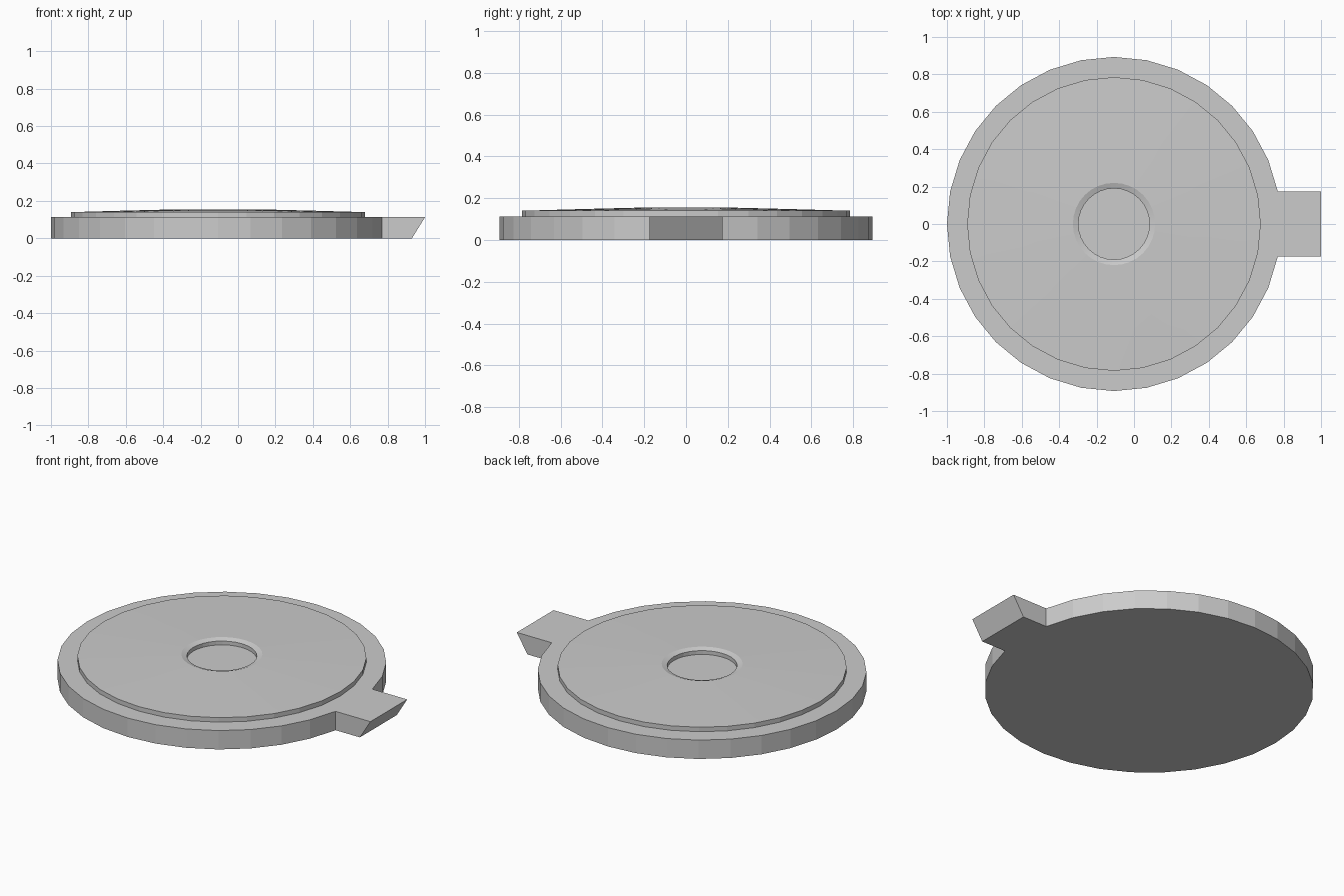
import bpy, bmesh, math

if "Cube" in bpy.data.objects:
    bpy.data.objects.remove(bpy.data.objects["Cube"])

SIDES = 32
CX, R = -0.107, 0.893


def revolve(name, profile, smooth):
    """Turn a (radius, z) profile about the disc axis and cap both ends."""
    bm = bmesh.new()
    rings = []
    for r, z in profile:
        rings.append([bm.verts.new((CX + r * math.cos(2 * math.pi * i / SIDES),
                                    r * math.sin(2 * math.pi * i / SIDES), z))
                      for i in range(SIDES)])
    for a, b in zip(rings, rings[1:]):
        for i in range(SIDES):
            j = (i + 1) % SIDES
            bm.faces.new((a[i], a[j], b[j], b[i]))
    bm.faces.new(rings[0][::-1])
    bm.faces.new(rings[-1])
    # pull-tab: the two wall facets facing +x become an undercut block
    if name == "lid_with_tab":
        lo, hi = rings
        walls = [f for f in bm.faces if len(f.verts) == 4 and
                 (lo[0] in f.verts)]
        bmesh.ops.delete(bm, geom=walls, context='FACES_ONLY')
        y = R * math.sin(2 * math.pi / SIDES)
        p = [bm.verts.new(c) for c in ((0.93, -y, 0), (0.93, y, 0),
                                       (1, y, TOP), (1, -y, TOP))]
        bm.faces.new(p)
        bm.faces.new((lo[-1], p[0], p[3], hi[-1]))
        bm.faces.new((p[1], lo[1], hi[1], p[2]))
        bm.faces.new((lo[1], p[1], p[0], lo[-1], lo[0]))
        bm.faces.new((hi[-1], p[3], p[2], hi[1], hi[0]))
    bmesh.ops.recalc_face_normals(bm, faces=bm.faces)
    mesh = bpy.data.meshes.new(name)
    bm.to_mesh(mesh)
    bm.free()
    obj = bpy.data.objects.new(name, mesh)
    bpy.context.collection.objects.link(obj)
    if smooth:
        bpy.ops.object.select_all(action='DESELECT')
        obj.select_set(True)
        bpy.context.view_layer.objects.active = obj
        bpy.ops.object.shade_smooth_by_angle(angle=math.radians(10))
    return obj


TOP = 0.113

# Thick flat disc with the pull-tab
revolve("lid_with_tab", [(R, 0), (R, TOP)], False)

# Raised, slightly domed plate with a bevelled centre recess
revolve("domed_plate", [(0.785, TOP - 0.01), (0.785, 0.14), (0.5, 0.148),
                        (0.22, 0.155), (0.19, 0.145), (0.19, 0.122)], True)
